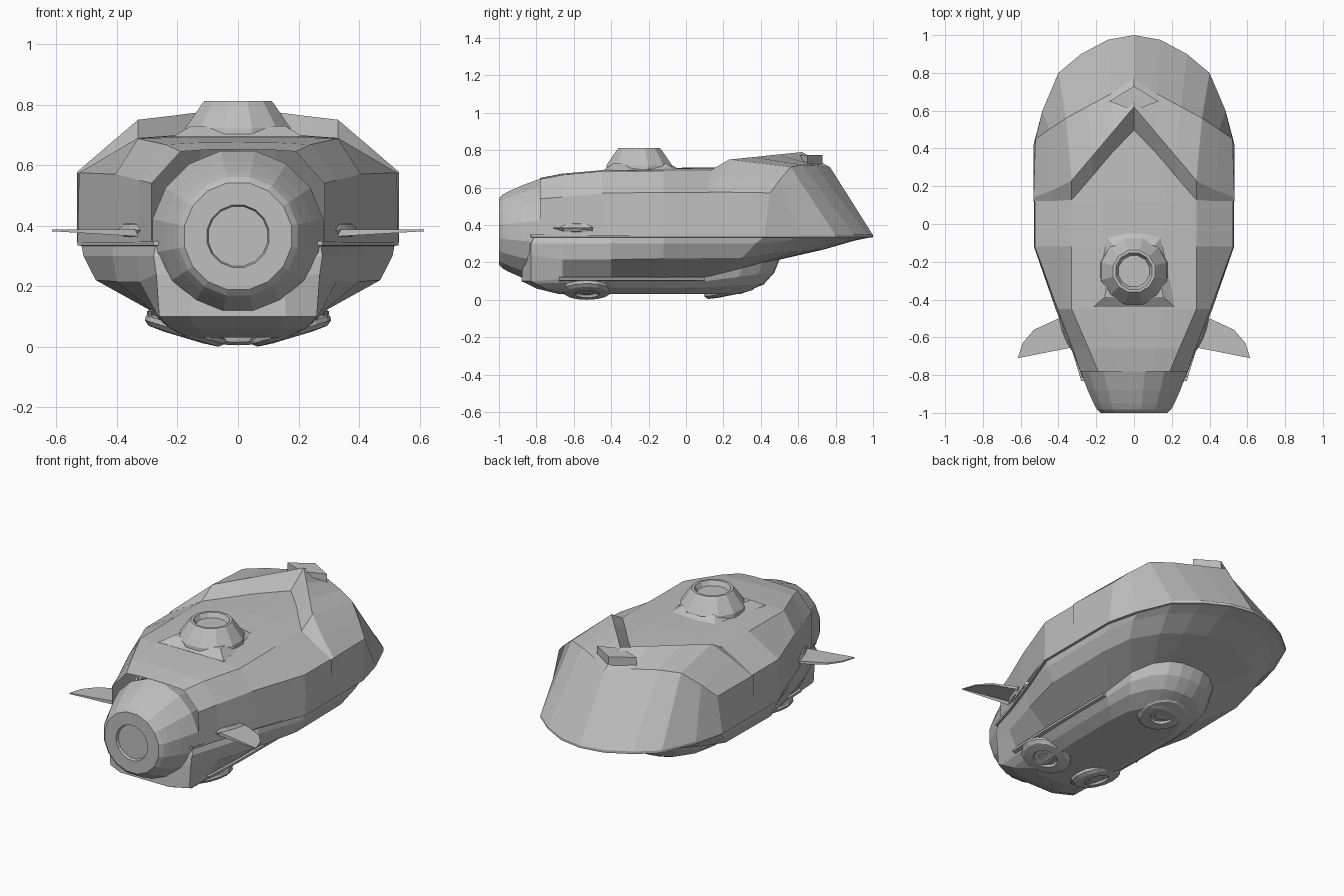
import bpy, bmesh, math
from mathutils import Vector, Matrix

grey = bpy.data.materials.new("hull_grey")
grey.diffuse_color = (0.52, 0.52, 0.52, 1)


def make(name, verts, faces, mirror=False):
    me = bpy.data.meshes.new(name)
    me.from_pydata([tuple(v) for v in verts], [], faces)
    bm = bmesh.new()
    bm.from_mesh(me)
    bmesh.ops.remove_doubles(bm, verts=bm.verts, dist=0.0005)
    bmesh.ops.recalc_face_normals(bm, faces=bm.faces)
    bm.to_mesh(me)
    bm.free()
    me.materials.append(grey)
    ob = bpy.data.objects.new(name, me)
    bpy.context.collection.objects.link(ob)
    if mirror:
        ob.modifiers.new("mirror", 'MIRROR').use_clip = True
    return ob


def loft(name, rows, mirror=True, cap=False, closed=False):
    """Skin between rows that hold the same number of points."""
    n = len(rows[0])
    verts = [p for r in rows for p in r]
    faces = []
    for i in range(len(rows) - 1):
        for j in range(n if closed else n - 1):
            k = (j + 1) % n
            faces.append((i * n + j, i * n + k, (i + 1) * n + k, (i + 1) * n + j))
    if cap:
        faces.append(tuple(range((len(rows) - 1) * n, len(rows) * n)))
    return make(name, verts, faces, mirror)


def lathe(name, profile, sides, centre, axis):
    """Turn (radius, height) pairs around an axis."""
    m = Matrix.Translation(centre) @ Vector(axis).to_track_quat('Z', 'Y').to_matrix().to_4x4()
    rows = []
    for r, h in profile:
        r = max(r, 0.001)
        rows.append([m @ Vector((r * math.cos(2 * math.pi * (i + .5) / sides),
                                 r * math.sin(2 * math.pi * (i + .5) / sides), h))
                     for i in range(sides)])
    return loft(name, rows, mirror=False, cap=True, closed=True)


# Upper hull: y, rim x, wall top (x, z), shoulder (x, z), centre z
stations = [
    (-.78, .285, .285, .54, .19, .645, .652),
    (-.66, .33, .325, .55, .24, .668, .675),
    (-.45, .415, .405, .57, .33, .688, .692),
    (-.12, .53, .525, .575, .33, .69, .705),
    (.12, .53, .525, .575, .33, .69, .708),
    (.50, .45, .45, .55, .30, .69, .70),
]
loft("upper_hull", [[(a, y, .345), (b, y, bz), (c, y, cz), (c * .5, y, (cz + d) / 2 + .003), (0, y, d)]
                    for y, a, b, bz, c, cz, d in stations])

# Raised rear shell with a V-shaped front step
step_low = [(.53, .12, .575), (.53, .12, .57), (.43, .12, .63), (.33, .12, .685),
            (.22, .245, .69), (.11, .37, .69), (0, .49, .695)]
step_top = [(.53, .12, .575), (.532, .14, .577), (.43, .18, .665), (.33, .23, .75),
            (.22, .36, .763), (.11, .49, .777), (0, .62, .79)]
back_top = [(.532, .12, .575), (.522, .45, .572), (.45, .50, .64), (.36, .56, .71),
            (.25, .62, .722), (.12, .69, .72), (0, .77, .71)]
back_rim = [(.532, .12, .345), (.532, .42, .345), (.485, .60, .345), (.40, .80, .345),
            (.28, .90, .345), (.14, .975, .345), (0, 1, .345)]
loft("rear_shell", [step_low, step_top, back_top, back_rim])

# Small wedge vent on top of the rear shell
vent = [(0, .73), (.13, .65), (0, .60)]
loft("rear_vent", [[(x, y, z) for x, y in vent] for z in (.68, .775)], cap=True)

# Lower hull: rim lip, flared underside and belly
rim = [(0, -.84), (.15, -.84), (.28, -.83), (.33, -.66), (.42, -.40), (.53, -.12), (.53, .42),
       (.485, .60), (.40, .80), (.28, .90), (.14, .975), (0, 1)]
flare = [(0, -.87, .22), (.15, -.87, .22), (.27, -.83, .24), (.325, -.66, .215), (.40, -.40, .215),
         (.47, -.12, .22), (.47, .30, .225), (.42, .46, .25), (.32, .60, .26),
         (.22, .68, .265), (.10, .73, .27), (0, .74, .27)]
belly = [(0, -.88, .10), (.16, -.88, .10), (.26, -.83, .10), (.27, -.66, .11), (.285, -.40, .12),
         (.29, -.12, .12), (.29, .12, .125), (.27, .30, .17), (.21, .41, .20),
         (.14, .47, .212), (.07, .495, .215), (0, .50, .215)]


def shrink(ring, sx, sy, f, z0):
    return [(x * sx, -.2 + (y + .2) * sy, z0 + (z - z0) * f) for x, y, z in ring]


loft("lower_hull", [
    [(x, y, .35) for x, y in rim], [(x, y, .335) for x, y in rim],
    [(x * .975, y * .98, .333) for x, y in rim],
    [(x * .6 + a * .41, y * .6 + b * .4, .30 if y < .5 else .315)
     for (x, y), (a, b, c) in zip(rim, flare)],
    flare, belly,
    shrink(belly, .97, .96, .5, .075), shrink(belly, .85, .88, .2, .05),
    shrink(belly, .62, .70, 0, .03)], cap=True)

# Light rails along the belly edge
rail = [(.275, .10), (.298, .105), (.298, .118), (.275, .125)]
loft("belly_rail", [[(x + d, y, z) for x, z in rail] for y, d in ((-.68, -.012), (-.40, 0), (.10, .003))],
     cap=True, closed=True)

# Round nose with a shallow recessed front disc
lathe("nose", [(.28, -.70), (.288, -.78), (.25, -.88), (.218, -.95), (.20, -.985), (.18, -1),
               (.105, -1), (.10, -.985)][::1] and
      [(.27, .70), (.288, .78), (.25, .88), (.218, .95), (.20, .982), (.18, 1),
       (.105, 1), (.10, .985)], 16, (0, 0, .365), (0, -1, 0))

# Turret base wedge and turret ring
base = [(0, -.44), (.215, -.44), (.15, -.06), (.04, -.03), (0, -.03)]
loft("turret_base", [[(x, y, .68) for x, y in base],
                     [(x, y, .694) for x, y in base],
                     [(x * .72, -.25 + (y + .25) * .72, .73) for x, y in base]], cap=True)
lathe("turret", [(.185, .68), (.18, .722), (.125, .80), (.115, .812), (.10, .812), (.085, .785)],
      12, (0, -.25, 0), (0, 0, 1))

# Side fins
fin = [(.31, -.65), (.33, -.52), (.40, -.50), (.53, -.56), (.59, -.63), (.615, -.71)]
loft("fins", [[(x, y, .375 + (x - .3) * .03 + s * (.012 - (x - .31) * .03)) for x, y in fin]
              for s in (-1, 1)], cap=True, closed=True).data.update()

# Oval fin mounts
for s in (-1, 1):
    ob = lathe("fin_mount", [(.001, -1), (.7, -.7), (1, 0), (.7, .7), (.001, 1)], 12, (0, 0, 0), (0, 0, 1))
    ob.data.transform(Matrix.Translation((s * .345, -.58, .385)) @ Matrix.Rotation(-s * .38, 4, 'Z')
                      @ Matrix.Diagonal((.03, .12, .028, 1)))

# Landing pads: two front, one rear
pad = [(.10, -.03), (.138, -.012), (.138, .004), (.12, .018), (.068, .022), (.062, .008), (.045, .008), (.04, .016)]
for x, y, z, axis in ((-.175, -.53, .052, (-.3, 0, -1)), (.175, -.53, .052, (.3, 0, -1)),
                      (0, .235, .046, (0, .2, -1))):
    lathe("landing_pad", pad, 14, (x, y, z), axis)
